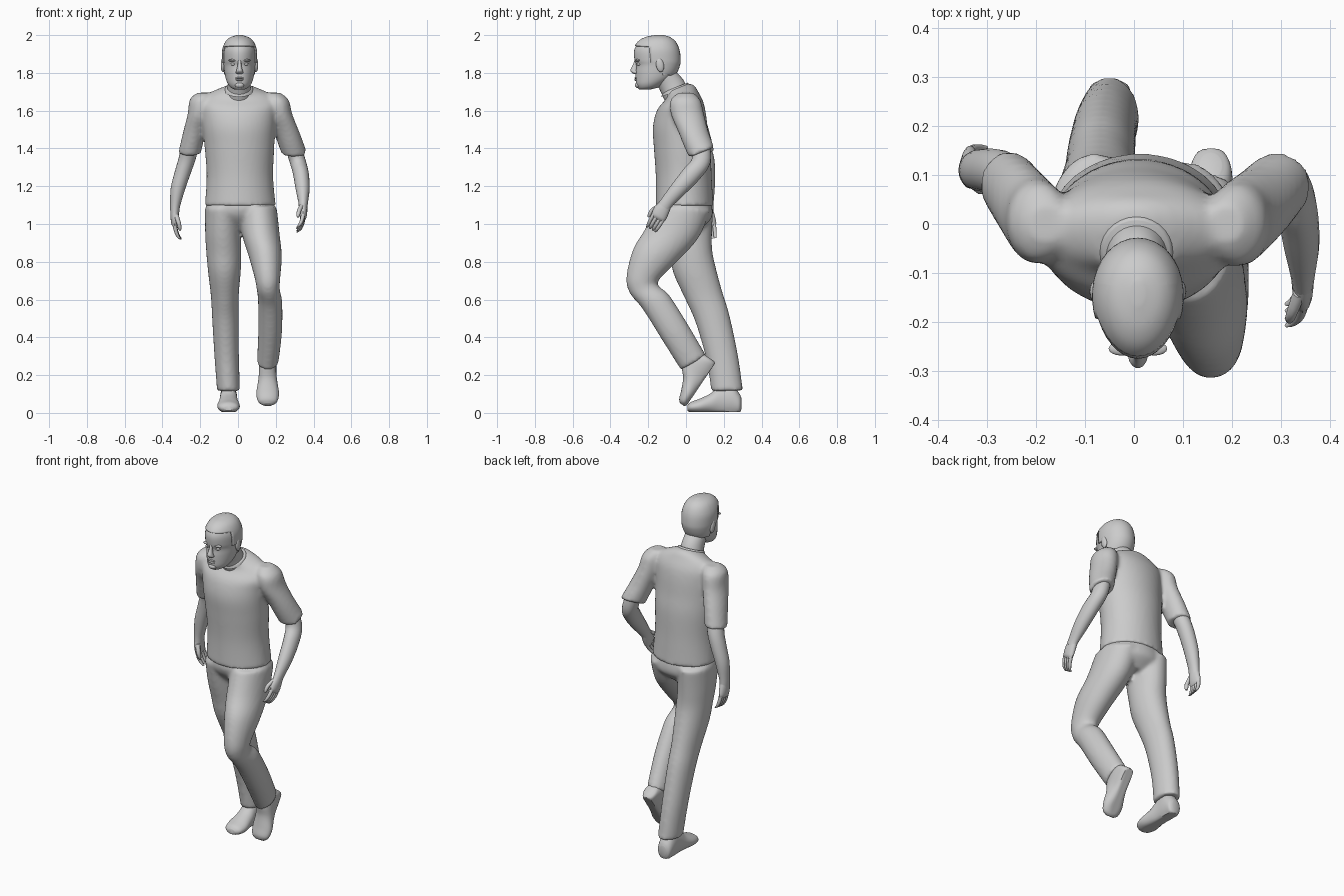
import bpy, bmesh
from math import sin, cos, pi, radians
from mathutils import Vector, Matrix


def loft(bm, rings, n=28, steps=5, mat=None, egg=0.0, floor=None):
    """Skin smooth ellipses (x, y, z, half width, half depth, tilt in degrees)."""
    R = [list(r) + [0] * (6 - len(r)) for r in rings]
    P = [R[0]] + R + [R[-1]]
    rows = []
    for i in range(1, len(P) - 2):
        for k in range(steps):
            t = k / steps
            rows.append([b + .5 * t * (c - a + t * (2*a - 5*b + 4*c - d + t * (3*(b - c) + d - a)))
                         for a, b, c, d in zip(*P[i - 1:i + 3])])
    rows.append(R[-1])
    loops = []
    for x, y, z, a, b, tilt in rows:
        T = radians(tilt)
        loop = []
        for j in range(n):
            u = 2 * pi * j / n
            e = 1 + egg * sin(u)
            p = Vector((x + a * cos(u) * e, y + b * sin(u) * cos(T), z + b * sin(u) * sin(T)))
            if floor is not None:
                p.z = max(p.z, floor)
            loop.append(bm.verts.new(mat @ p if mat else p))
        loops.append(loop)
    for l0, l1 in zip(loops, loops[1:]):
        for j in range(n):
            k = (j + 1) % n
            bm.faces.new((l0[j], l0[k], l1[k], l1[j]))
    bm.faces.new(loops[0][::-1])
    bm.faces.new(loops[-1])


def ball(bm, loc, size, turn=0):
    m = Matrix.Translation(loc) @ Matrix.Rotation(radians(turn), 4, 'X') @ Matrix.Diagonal((*size, 1))
    bmesh.ops.create_uvsphere(bm, u_segments=16, v_segments=10, radius=1, matrix=m)


def finish(name, bm, voxel=0):
    bmesh.ops.recalc_face_normals(bm, faces=bm.faces[:])
    me = bpy.data.meshes.new(name)
    bm.to_mesh(me)
    bm.free()
    ob = bpy.data.objects.new(name, me)
    bpy.context.collection.objects.link(ob)
    bpy.ops.object.select_all(action='DESELECT')
    ob.select_set(True)
    bpy.context.view_layer.objects.active = ob
    bpy.ops.object.shade_smooth_by_angle(angle=radians(45))
    if voxel:   # fuse overlapping lofts into one cloth surface
        r = ob.modifiers.new("fuse", 'REMESH')
        r.mode, r.voxel_size, r.use_smooth_shade = 'VOXEL', voxel, True
        s = ob.modifiers.new("relax", 'SMOOTH')
        s.factor, s.iterations = .5, 6
    return ob


# shirt: torso and two sleeves
bm = bmesh.new()
loft(bm, [(.012, -.008, 1.095, .188, .153), (.01, -.012, 1.25, .176, .148),
          (.008, -.02, 1.40, .184, .150), (.005, -.03, 1.50, .191, .146),
          (.004, -.03, 1.58, .198, .135, 4), (.005, -.027, 1.635, .205, .118, 8),
          (.005, -.02, 1.68, .178, .088, 12), (.005, -.03, 1.71, .11, .077, 18),
          (.005, -.055, 1.718, .07, .072, 22)], n=40)
loft(bm, [(-.175, 0, 1.695, .04, .04), (-.193, .003, 1.66, .062, .08), (-.205, .012, 1.58, .062, .088),
          (-.23, .045, 1.49, .06, .08), (-.257, .083, 1.372, .06, .068, 10)])
loft(bm, [(.185, 0, 1.695, .04, .04), (.207, -.003, 1.655, .062, .08), (.222, .008, 1.58, .066, .088),
          (.26, .042, 1.48, .068, .08), (.297, .082, 1.378, .068, .071, 22)])
finish("shirt", bm, .011)

# collar band
bm = bmesh.new()
loft(bm, [(.005, -.055, 1.703, .078, .08, 22), (.005, -.057, 1.716, .074, .076, 22),
          (.005, -.058, 1.722, .068, .07, 22)], steps=2)
finish("collar", bm)

# trousers: pelvis, raised leg, standing leg
bm = bmesh.new()
loft(bm, [(.012, -.01, 1.14, .165, .135), (.012, -.008, 1.08, .185, .148),
          (.012, 0, 1.03, .18, .135), (.012, .0, .975, .10, .08)], n=36)
loft(bm, [(.108, -.015, 1.085, .098, .145, -4), (.12, -.075, .95, .1, .145, -8),
          (.144, -.165, .832, .088, .12, -16), (.156, -.23, .715, .068, .086, -10),
          (.16, -.222, .655, .061, .08, 12), (.17, -.158, .585, .064, .08, 26),
          (.17, -.06, .43, .063, .08, 30), (.157, .04, .265, .057, .077, 30)])
loft(bm, [(-.08, 0, 1.085, .095, .145), (-.08, .01, .95, .094, .128), (-.075, .025, .85, .093, .115, 4),
          (-.072, .047, .75, .087, .113, 8), (-.07, .095, .62, .074, .1, 12),
          (-.067, .14, .5, .07, .092, 14), (-.06, .19, .3, .065, .085, 10),
          (-.05, .218, .117, .061, .084, 2)])
finish("trousers", bm, .011)

# shoes: one shape, placed flat and toe-down
shoe = [(0, .083, .05, .022, .03, 90), (0, .07, .05, .04, .056, 90), (0, .03, .07, .046, .082, 90),
        (0, -.03, .068, .046, .078, 90), (0, -.08, .05, .052, .053, 90), (0, -.14, .036, .06, .038, 90),
        (0, -.185, .03, .05, .027, 90), (0, -.203, .026, .025, .014, 90)]
for name, loc, turn in (("shoe_standing", (-.05, .21, 0), 0), ("shoe_raised", (.157, .115, .197), 56)):
    bm = bmesh.new()
    loft(bm, shoe, mat=Matrix.Translation(loc) @ Matrix.Rotation(radians(turn), 4, 'X'), floor=0.004)
    finish(name, bm)

# arms with hands
arms = {
    "arm_back": (-1, (-.335, .11, 1.07), 8,
                 [(-.25, .075, 1.43, .045, .05, 8), (-.268, .1, 1.35, .046, .048, 4),
                  (-.29, .108, 1.28, .044, .046), (-.317, .11, 1.19, .039, .042),
                  (-.332, .11, 1.10, .027, .035), (-.335, .11, 1.055, .023, .035)]),
    "arm_front": (1, (.345, -.11, 1.10), -30,
                  [(.285, .075, 1.43, .045, .05, 16), (.315, .08, 1.335, .044, .05, -12),
                   (.333, .03, 1.265, .042, .05, -34), (.342, -.04, 1.185, .037, .043, -40),
                   (.345, -.098, 1.118, .026, .035, -38), (.345, -.118, 1.09, .023, .035, -34)]),
}
for name, (s, wrist, turn, rings) in arms.items():
    bm = bmesh.new()
    loft(bm, rings, n=20)
    m = Matrix.Translation(wrist) @ Matrix.Rotation(radians(turn), 4, 'X')
    loft(bm, [(0, 0, .01, .022, .032), (0, -.002, -.035, .022, .041),
              (0, 0, -.07, .018, .041), (-.002 * s, 0, -.085, .01, .034)], n=16, mat=m)
    for y in (-.029, -.01, .01, .028):
        loft(bm, [(0, y, -.07, .011, .0105), (-.006 * s, y, -.105, .0105, .0098),
                  (-.018 * s, y * .92, -.135, .009, .009), (-.032 * s, y * .88, -.15, .005, .005)],
             n=10, steps=3, mat=m)
    loft(bm, [(-.006 * s, -.025, -.015, .014, .013), (-.02 * s, -.045, -.055, .012, .012),
              (-.026 * s, -.047, -.085, .01, .01), (-.028 * s, -.045, -.1, .005, .005)],
         n=10, steps=3, mat=m)
    finish(name, bm)

# neck
bm = bmesh.new()
loft(bm, [(.005, -.05, 1.68, .068, .068, 22), (.006, -.078, 1.74, .06, .068, 20),
          (.008, -.118, 1.80, .058, .06, 14), (.008, -.13, 1.85, .05, .05)])
finish("neck", bm)

# head from horizontal slices: height, front, back, half width
skull = [(1.712, -.247, -.19, .025), (1.722, -.256, -.15, .046), (1.742, -.264, -.115, .062),
         (1.77, -.266, -.078, .073), (1.805, -.266, -.052, .08), (1.84, -.264, -.038, .084),
         (1.87, -.273, -.034, .087), (1.92, -.274, -.040, .086), (1.96, -.252, -.058, .071),
         (1.983, -.215, -.085, .047), (1.994, -.165, -.118, .012)]


def head_mesh():
    b = bmesh.new()
    loft(b, [(.008, (f + k) / 2, z, w, (k - f) / 2) for z, f, k, w in skull], n=36, egg=.07)
    return b


finish("head", head_mesh())

# hair: head surface cut along the hairline and thickened
bm = head_mesh()
cuts = [((0, 0, 1.925), (0, .06, 1)), ((0, -.19, 1.9), (0, 1, .1)), ((0, 0, 1.855), (0, 0, 1)),
        ((0, -.125, 1.8), (0, 1, 0)), ((0, 0, 1.79), (0, 0, 1))]
for co, no in cuts:
    bmesh.ops.bisect_plane(bm, geom=bm.verts[:] + bm.edges[:] + bm.faces[:], plane_co=co, plane_no=no)


def above(p, i):
    return (p - Vector(cuts[i][0])).dot(Vector(cuts[i][1])) > 0


bare = []
for f in bm.faces:
    c = f.calc_center_median()
    if not (above(c, 0) or (above(c, 1) and above(c, 2)) or (above(c, 3) and above(c, 4))):
        bare.append(f)
bmesh.ops.delete(bm, geom=bare, context='FACES')
hair = finish("hair", bm)
sol = hair.modifiers.new("thickness", 'SOLIDIFY')
sol.thickness, sol.offset = .006, 1

# face: nose, brows, eyes, lips, chin, ears
bm = bmesh.new()
loft(bm, [(.008, -.262, 1.868, .009, .01), (.008, -.270, 1.84, .01, .013), (.008, -.275, 1.815, .016, .02),
          (.008, -.270, 1.802, .02, .018), (.008, -.264, 1.794, .012, .01)], n=14)
ball(bm, (.008, -.264, 1.773), (.023, .009, .005))
ball(bm, (.008, -.264, 1.763), (.021, .009, .006))
ball(bm, (.008, -.253, 1.735), (.024, .018, .016))
for s in (-1, 1):
    ball(bm, (.008 + s * .034, -.255, 1.866), (.026, .014, .007))
    ball(bm, (.008 + s * .033, -.249, 1.846), (.014, .012, .008))
    ball(bm, (.008 + s * .088, -.138, 1.842), (.011, .021, .038), 10)
finish("face_features", bm)
